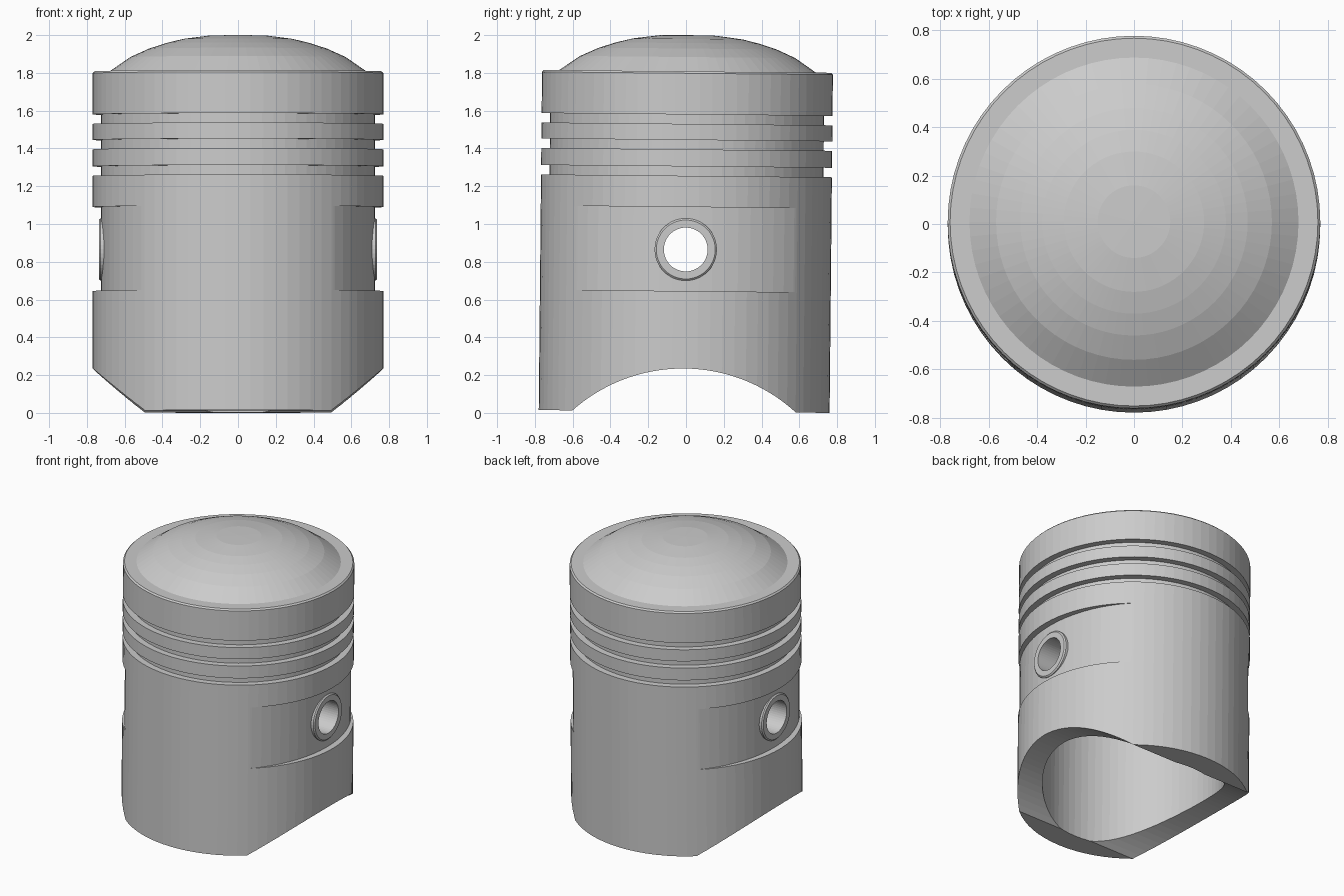
import bpy
import bmesh
import math
from mathutils import Matrix

SEGMENTS = 72
PIN_Z = 0.865

cube = bpy.data.objects.get("Cube")
if cube:
    bpy.data.objects.remove(cube, do_unlink=True)


def lathe(name, profile, matrix=Matrix(), steps=SEGMENTS):
    """Revolve a closed (radius, height) outline around z, then place it."""
    bm = bmesh.new()
    verts = [bm.verts.new((r, 0, z)) for r, z in profile]
    edges = [bm.edges.new((verts[i - 1], verts[i])) for i in range(len(verts))]
    bmesh.ops.spin(bm, geom=verts + edges, cent=(0, 0, 0), axis=(0, 0, 1),
                   angle=math.tau, steps=steps, use_merge=True)
    bmesh.ops.remove_doubles(bm, verts=bm.verts[:], dist=1e-5)
    bmesh.ops.dissolve_degenerate(bm, edges=bm.edges[:], dist=1e-6)
    bmesh.ops.recalc_face_normals(bm, faces=bm.faces[:])
    bm.transform(matrix)
    mesh = bpy.data.meshes.new(name)
    bm.to_mesh(mesh)
    bm.free()
    obj = bpy.data.objects.new(name, mesh)
    bpy.context.collection.objects.link(obj)
    return obj


def combine(target, tool, operation):
    """Apply a boolean and discard the helper."""
    tool.hide_render = True
    mod = target.modifiers.new(tool.name, 'BOOLEAN')
    mod.operation = operation
    mod.solver = 'EXACT'
    mod.object = tool
    bpy.context.view_layer.objects.active = target
    bpy.ops.object.modifier_apply(modifier=mod.name)
    bpy.data.objects.remove(tool, do_unlink=True)


def along_x(z, flip=1):
    return Matrix.Translation((0, 0, z)) @ Matrix.Rotation(flip * math.pi / 2, 4, 'Y')


# Hollow body: domed crown, chamfered land, three ring grooves, open skirt
R, GROOVE_R, BORE_R, BASE = 0.77, 0.725, 0.605, 0.0075
outline = [(0, 2.0), (0.15, 1.998), (0.29, 1.98), (0.38, 1.958), (0.47, 1.929),
           (0.57, 1.884), (0.68, 1.808), (0.76, 1.808), (R, 1.798)]
for top in (1.58, 1.445, 1.305):
    bottom = top - 0.05
    outline += [(R, top), (GROOVE_R, top), (GROOVE_R, bottom), (R, bottom)]
outline += [(R, BASE), (BORE_R, BASE), (BORE_R, 1.5), (0.5, 1.6), (0, 1.65)]
piston = lathe("piston_body", outline)

# Side recesses: an elliptical waist that fades out toward front and back
waist = lathe("recess_cutter", [(1, 0.645), (1.5, 0.645), (1.5, 1.09), (1, 1.09)],
              Matrix.Diagonal((GROOVE_R, 0.81, 1, 1)))
combine(piston, waist, 'DIFFERENCE')

# Arched cut across the bottom of the skirt
ARCH_R = 0.883
arch = lathe("arch_cutter", [(0, -1), (ARCH_R, -1), (ARCH_R, 1), (0, 1)],
             along_x(0.235 - ARCH_R), 128)
combine(piston, arch, 'DIFFERENCE')

# Pin bosses with chamfered rims, one on each side
for side in (1, -1):
    boss = lathe("pin_boss", [(0, 0.42), (0.165, 0.42), (0.165, 0.728),
                              (0.156, 0.736), (0, 0.736)],
                 along_x(PIN_Z, side), 48)
    combine(piston, boss, 'UNION')

# Pin hole through both bosses
pin = lathe("pin_hole_cutter", [(0, -1), (0.116, -1), (0.116, 1), (0, 1)],
            along_x(PIN_Z), 48)
combine(piston, pin, 'DIFFERENCE')

# The piston leans very slightly toward the back
pivot = Matrix.Translation((0, 0, 1))
piston.data.transform(pivot @ Matrix.Rotation(math.radians(-0.56), 4, 'X') @ pivot.inverted())
lowest = min(v.co.z for v in piston.data.vertices)
piston.data.transform(Matrix.Translation((0, 0, -lowest)))
piston.data.update()
